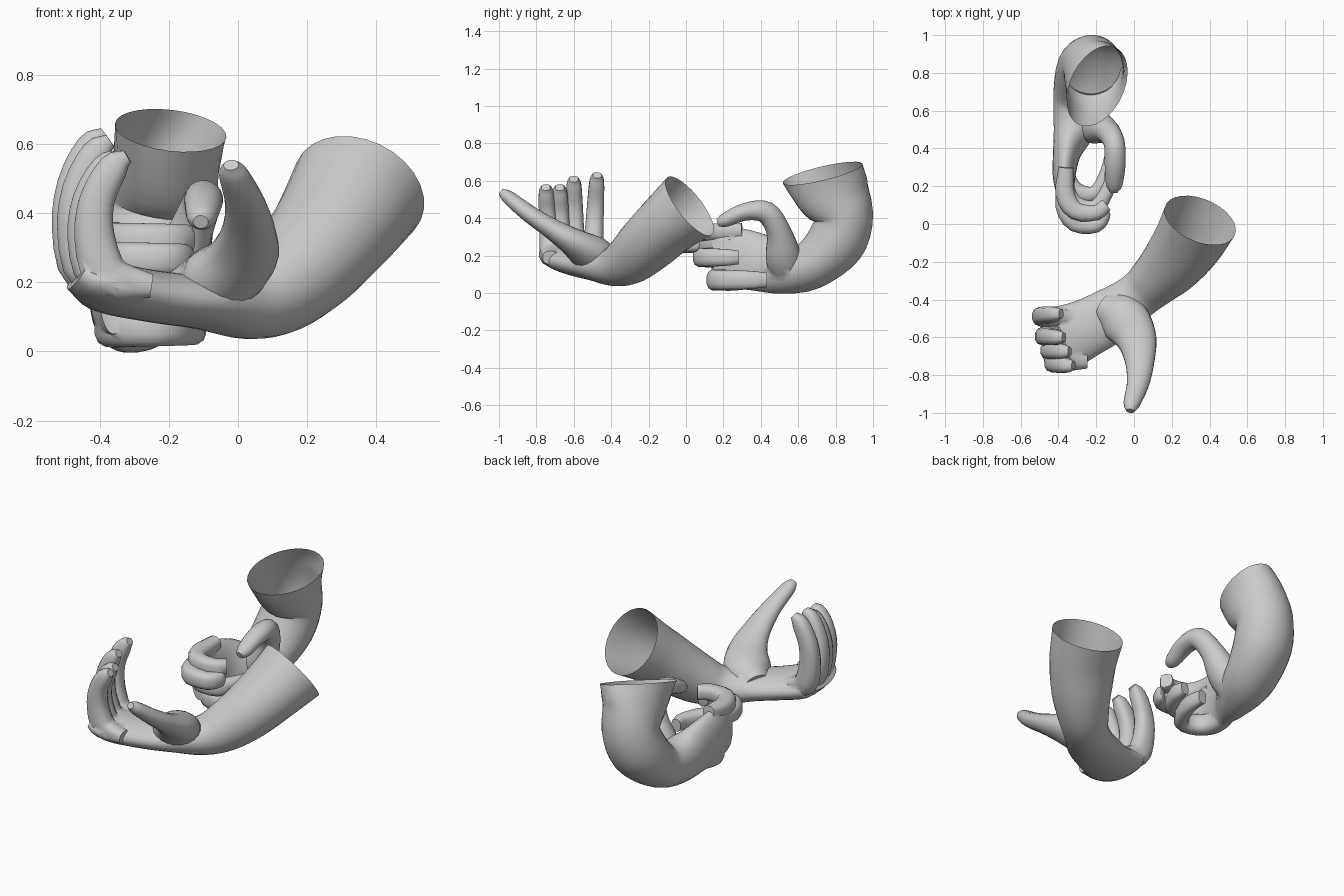
import bpy, bmesh, math
from mathutils import Vector

if "Cube" in bpy.data.objects:
    bpy.data.objects.remove(bpy.data.objects["Cube"])

skin = bpy.data.materials.new("pale grey")
skin.diffuse_color = (0.6, 0.6, 0.6, 1)
skin.use_nodes = True
skin.node_tree.nodes["Principled BSDF"].inputs["Base Color"].default_value = skin.diffuse_color


def spline(rows, steps):
    """Catmull-Rom interpolation of rows (x, y, z, side radius, up radius)."""
    pts = [Vector(r) for r in rows]
    pts = [2 * pts[0] - pts[1]] + pts + [2 * pts[-1] - pts[-2]]
    out = []
    for a, b, c, d in zip(pts, pts[1:], pts[2:], pts[3:]):
        for i in range(steps):
            t = i / steps
            out.append(0.5 * (2 * b + (c - a) * t + (2 * a - 5 * b + 4 * c - d) * t * t
                              + (3 * b - a - 3 * c + d) * t ** 3))
    return out + [pts[-2]]


def loft(name, rows, up, sides=20, steps=4, power=1.0, start_dir=None, start_up=None):
    """Closed tube through the rows; power below 1 squares the cross-section."""
    path = spline(rows, steps)
    pos = [Vector(p[:3]) for p in path]
    bm = bmesh.new()
    rings = []
    for i, p in enumerate(path):
        tangent = (pos[min(i + 1, len(pos) - 1)] - pos[max(i - 1, 0)]).normalized()
        blend = max(0.0, 1 - i / 8)
        if start_dir:
            tangent = tangent.lerp(Vector(start_dir).normalized(), blend).normalized()
        upward = Vector(up).lerp(Vector(start_up or up), blend)
        side = tangent.cross(upward).normalized()
        top = side.cross(tangent)
        ring = []
        for k in range(sides):
            a = math.tau * (k + 0.5) / sides
            c, s = math.cos(a), math.sin(a)
            u = math.copysign(abs(c) ** power, c) * p[3]
            v = math.copysign(abs(s) ** power, s) * p[4]
            ring.append(bm.verts.new(pos[i] + side * u + top * v))
        rings.append(ring)
    for r, q in zip(rings, rings[1:]):
        for k in range(sides):
            n = (k + 1) % sides
            bm.faces.new((r[k], r[n], q[n], q[k]))
    bm.faces.new(rings[-1])
    bm.faces.new(rings[0][::-1])
    bmesh.ops.recalc_face_normals(bm, faces=bm.faces)
    mesh = bpy.data.meshes.new(name)
    bm.to_mesh(mesh)
    bm.free()
    mesh.materials.append(skin)
    obj = bpy.data.objects.new(name, mesh)
    bpy.context.collection.objects.link(obj)
    return obj


def merge(base, parts, centre, normal):
    """Union the digits into the hand, then open the forearm end."""
    bpy.ops.object.select_all(action='DESELECT')
    base.select_set(True)
    bpy.context.view_layer.objects.active = base
    for part in parts:
        mod = base.modifiers.new("join", 'BOOLEAN')
        mod.operation, mod.solver, mod.object = 'UNION', 'EXACT', part
        mod.use_self = True
        bpy.ops.object.modifier_apply(modifier=mod.name)
        bpy.data.objects.remove(part)
    c, n = Vector(centre), Vector(normal).normalized()
    bm = bmesh.new()
    bm.from_mesh(base.data)
    cap = [f for f in bm.faces if all(abs((v.co - c).dot(n)) < 1e-3 and (v.co - c).length < 0.3
                                      for v in f.verts)]
    bmesh.ops.delete(bm, geom=cap, context='FACES')
    bm.to_mesh(base.data)
    bm.free()
    bpy.ops.object.shade_smooth_by_angle(angle=math.radians(50))


# Front hand: open forearm running into an upturned palm
front_dir = (-0.32, -0.75, -0.58)
front = loft("front_hand", [
    (0.35, 0.02, 0.465, 0.20, 0.195), (0.285, -0.10, 0.365, 0.185, 0.17),
    (0.20, -0.21, 0.26, 0.165, 0.155), (0.11, -0.30, 0.18, 0.14, 0.135),
    (0.02, -0.38, 0.14, 0.125, 0.105),
    (-0.11, -0.475, 0.145, 0.145, 0.08), (-0.25, -0.55, 0.16, 0.155, 0.075),
    (-0.39, -0.61, 0.19, 0.175, 0.075), (-0.46, -0.62, 0.23, 0.16, 0.06)],
    (0, 0, 1), sides=28, start_dir=front_dir)

digits = [loft("front_thumb", [
    (-0.16, -0.44, 0.16, 0.08, 0.08), (-0.06, -0.50, 0.205, 0.13, 0.10),
    (0.01, -0.60, 0.27, 0.11, 0.076), (0.03, -0.72, 0.345, 0.08, 0.056),
    (0.022, -0.84, 0.425, 0.06, 0.046), (-0.012, -0.95, 0.512, 0.044, 0.036),
    (-0.02, -0.99, 0.54, 0.022, 0.018)], (0, 0, 1))]

# Front fingers: root y, tip y, backward reach, tip height
for i, (y0, y1, x, z) in enumerate([(-0.50, -0.475, -0.485, 0.63), (-0.59, -0.60, -0.47, 0.61),
                                    (-0.665, -0.675, -0.44, 0.565), (-0.725, -0.75, -0.42, 0.565)]):
    path = [(0.17, 0.05), (0.045, 0.12), (0.005, 0.40), (0.012, 0.68), (0.06, 0.92), (0.10, 1.0)]
    thick = [0.035, 0.065, 0.06, 0.052, 0.044, 0.02]
    wide = [0.04, 0.055, 0.05, 0.046, 0.04, 0.024]
    digits.append(loft(f"front_finger_{i + 1}", [
        (x + dx, y0 + (y1 - y0) * h, 0.17 + (z - 0.17) * h, t, w)
        for (dx, h), t, w in zip(path, thick, wide)], (0, 1, 0), sides=12, steps=3, power=0.75))
merge(front, digits, (0.35, 0.02, 0.465), front_dir)

# Rear hand: open forearm bending down and forward into an upright palm
rear_dir = (-0.25, 0.30, -1)
rear = loft("rear_hand", [
    (-0.195, 0.73, 0.64, 0.23, 0.15), (-0.21, 0.785, 0.53, 0.20, 0.155),
    (-0.225, 0.845, 0.41, 0.157, 0.16), (-0.25, 0.80, 0.27, 0.157, 0.165),
    (-0.28, 0.66, 0.145, 0.13, 0.15),
    (-0.315, 0.51, 0.13, 0.135, 0.115), (-0.355, 0.38, 0.165, 0.155, 0.075),
    (-0.37, 0.25, 0.19, 0.16, 0.06), (-0.36, 0.14, 0.19, 0.14, 0.045)],
    (1, 0, 0), sides=28, start_dir=rear_dir, start_up=(1, -0.44, 0))

digits = [loft("rear_thumb", [
    (-0.28, 0.54, 0.10, 0.09, 0.08), (-0.21, 0.52, 0.20, 0.095, 0.085),
    (-0.145, 0.495, 0.33, 0.066, 0.066), (-0.105, 0.43, 0.43, 0.06, 0.056),
    (-0.10, 0.32, 0.435, 0.048, 0.056), (-0.105, 0.21, 0.39, 0.038, 0.044),
    (-0.108, 0.17, 0.375, 0.02, 0.022)], (1, 0, 0))]

# Rear fingers, curled round in level loops: height, knuckle y, tip (x, y), half height
for i, (z, y, tx, ty, h) in enumerate([(0.325, 0.06, -0.15, 0.10, 0.048), (0.265, -0.005, -0.16, 0.06, 0.052),
                                       (0.19, 0.09, -0.13, 0.28, 0.053), (0.07, 0.165, -0.13, 0.43, 0.058)]):
    digits.append(loft(f"rear_finger_{i + 1}", [
        (-0.36, y + 0.24, z + 0.01, 0.04, h * 0.85), (-0.365, y + 0.10, z, 0.052, h),
        (-0.31, y + 0.01, z, 0.049, h), (-0.20, y, z, 0.042, h * 0.95),
        (tx, (y + ty) / 2 + 0.02, z, 0.036, h * 0.88), (tx, ty, z, 0.028, h * 0.7)],
        (0, 0, 1), sides=12, steps=3, power=0.75))
merge(rear, digits, (-0.195, 0.73, 0.64), rear_dir)
